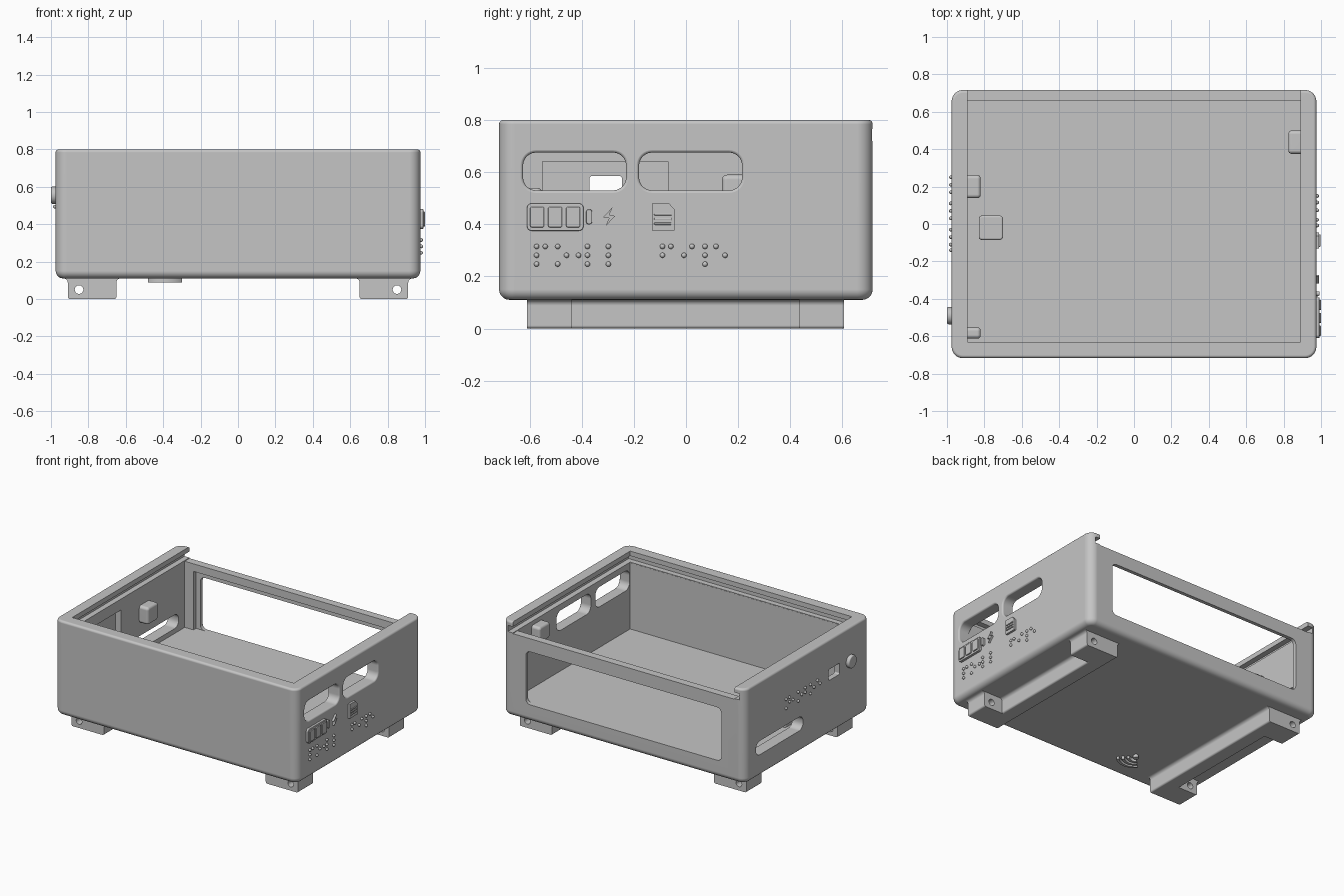
import bpy, bmesh
from math import sin, cos, pi, radians

if "Cube" in bpy.data.objects:
    bpy.data.objects.remove(bpy.data.objects["Cube"])

SHADE = (0.56, 0.56, 0.56, 1)
grey = bpy.data.materials.new("light grey plastic")
grey.use_nodes = True
grey.diffuse_color = SHADE
grey.node_tree.nodes["Principled BSDF"].inputs["Base Color"].default_value = SHADE

AXES = {"x": lambda a, b, c: (c, a, b),
        "y": lambda a, b, c: (a, c, b),
        "z": lambda a, b, c: (a, b, c)}
BASE, FLOOR = 0.11, 0.235


def finish(name, bm):
    bmesh.ops.recalc_face_normals(bm, faces=bm.faces)
    mesh = bpy.data.meshes.new(name)
    bm.to_mesh(mesh)
    bm.free()
    mesh.materials.append(grey)
    ob = bpy.data.objects.new(name, mesh)
    bpy.context.collection.objects.link(ob)
    return ob


def loft(name, axis, rings):
    """Skin rings of (points, position along axis) and cap both ends."""
    bm = bmesh.new()
    loops = [[bm.verts.new(AXES[axis](a, b, c)) for a, b in pts] for pts, c in rings]
    n = len(loops[0])
    for lo, hi in zip(loops, loops[1:]):
        for i in range(n):
            j = (i + 1) % n
            bm.faces.new((lo[i], lo[j], hi[j], hi[i]))
    bm.faces.new(loops[0][::-1])
    bm.faces.new(loops[-1])
    return finish(name, bm)


def rounded(a0, a1, b0, b1, r, inset=0.0, steps=8):
    """Rounded rectangle outline, shrunk by inset."""
    a0, a1, b0, b1 = a0 + inset, a1 - inset, b0 + inset, b1 - inset
    r = max(r - inset, 0.002)
    pts = []
    for k, (a, b) in enumerate(((a1 - r, b1 - r), (a0 + r, b1 - r), (a0 + r, b0 + r), (a1 - r, b0 + r))):
        for s in range(steps + 1):
            t = (k + s / steps) * pi / 2
            pts.append((a + r * cos(t), b + r * sin(t)))
    return pts


def fillet(c, out, r, steps=5):
    """(inset, position) pairs easing an end face at c into the side wall."""
    return [(r * (1 - sin(t)), c + out * r * (cos(t) - 1))
            for t in (i * pi / 2 / steps for i in range(steps + 1))]


def pad(name, axis, rect, r, c0, c1, soft=0.008):
    """Rounded block from c0 to c1, with its c1 end softened."""
    out = 1 if c1 > c0 else -1
    ends = fillet(c1, out, soft, 4)[::-1]
    return loft(name, axis, [(rounded(*rect, r), c0)] + [(rounded(*rect, r, i), c) for i, c in ends])


def box(name, x0, x1, y0, y1, z0, z1):
    return loft(name, "z", [([(x0, y0), (x1, y0), (x1, y1), (x0, y1)], z) for z in (z0, z1)])


def prism(name, axis, pts, c0, c1):
    return loft(name, axis, [(pts, c0), (pts, c1)])


def cut(target, cutter):
    mod = target.modifiers.new("cut", "BOOLEAN")
    mod.operation, mod.solver, mod.object = "DIFFERENCE", "EXACT", cutter
    bpy.context.view_layer.update()
    mesh = bpy.data.meshes.new_from_object(target.evaluated_get(bpy.context.evaluated_depsgraph_get()))
    target.modifiers.clear()
    target.data = mesh
    bpy.data.objects.remove(cutter)


def dots(name, x, places):
    bm = bmesh.new()
    for y, z in places:
        new = bmesh.ops.create_uvsphere(bm, u_segments=12, v_segments=8, radius=0.01)["verts"]
        bmesh.ops.translate(bm, verts=new, vec=(x, y, z))
    return finish(name, bm)


def circle(a, b, r, n=28):
    return [(a + r * cos(2 * pi * i / n), b + r * sin(2 * pi * i / n)) for i in range(n)]


def foot_outline(lo, hi, r=0.012, flare=0.022, steps=5):
    """Foot section: rounded at the bottom, flaring out into the base."""
    mid, half = (lo + hi) / 2, (hi - lo) / 2
    turns = [i * pi / 2 / steps for i in range(steps + 1)]
    side = [(half - r + r * sin(t), r - r * cos(t)) for t in turns]
    side += [(half + flare * (1 - cos(t)), BASE - flare + flare * sin(t)) for t in turns]
    side.append((half + flare, BASE + 0.01))
    return [(mid + a, b) for a, b in side] + [(mid - a, b) for a, b in reversed(side)]


# Outer case with rounded base and corners
OUT = (-0.975, 0.975, -0.717, 0.716)
rings = fillet(BASE, -1, 0.04) + fillet(0.8, 1, 0.016)[::-1]
case = loft("case", "z", [(rounded(*OUT, 0.06, i), z) for i, z in rings])

# Cavity, lid groove and opening for the lid at the back
cut(case, box("cavity", -0.89, 0.89, -0.63, 0.66, FLOOR, 1))
cut(case, box("lid_groove", -0.93, 0.93, -0.67, 1, 0.72, 0.765))
cut(case, box("lid_opening", -0.89, 0.89, -0.631, 1, 0.715, 1))

# Display window, level with the floor, with an inner pocket
cut(case, prism("display_window", "y", rounded(-0.785, 0.785, FLOOR, 0.62, 0.035), 0.5, 1))
cut(case, box("display_pocket", -0.82, 0.82, 0.5, 0.69, FLOOR, 0.66))

# Twin port windows on the left wall with rounded-over rims
rims = [(0, 0.8)]
rims += [(0.012 * (cos(t) - 1), 0.9632 + 0.012 * sin(t)) for t in (i * pi / 12 for i in range(7))]
rims += [(-0.012, 1.1)]
for y0, y1 in ((-0.625, -0.23), (-0.18, 0.215)):
    cut(case, loft("port_window", "x", [(rounded(y0, y1, 0.53, 0.675, 0.05, i), c) for i, c in rims]))

# Right wall: socket, thinned panel and long slot
cut(case, box("thinned_panel", -0.935, -0.8, -0.55, -0.07, 0.4, 0.64))
cut(case, prism("socket", "x", rounded(-0.37, -0.245, 0.505, 0.585, 0.01), -1.1, -0.8))
cut(case, prism("long_slot", "x", rounded(0.05, 0.59, 0.27, 0.37, 0.045), -1.1, -0.8))

# Blocks inside the case
pad("right_block", "x", (0.138, 0.262, 0.465, 0.59), 0.02, -0.9, -0.82, 0.018)
pad("right_front_block", "x", (-0.613, -0.552, 0.44, 0.54), 0.02, -0.9, -0.82, 0.018)
pad("left_block", "x", (0.375, 0.5, 0.575, 0.69), 0.02, 0.9, 0.825, 0.018)
pad("floor_block", "z", (-0.83, -0.70, -0.085, 0.045), 0.018, FLOOR - 0.01, 0.29, 0.01)

# Rails with a drilled foot at each end
for side, s in (("left", 1), ("right", -1)):
    lo, hi = sorted((s * 0.65, s * 0.76))
    prism(side + "_rail", "y", foot_outline(lo, hi), -0.45, 0.45)
    for end, y0, y1 in (("front", -0.61, -0.44), ("back", 0.435, 0.607)):
        lo, hi = sorted((s * 0.65, s * 0.91))
        foot = prism(f"{side}_{end}_foot", "y", foot_outline(lo, hi), y0, y1)
        cut(foot, prism("screw_hole", "y", circle(s * 0.85, 0.05, 0.023), -1, 1))

# Power button
loft("power_button", "x", [(circle(-0.49, 0.555, 0.046 - i), c) for i, c in
                           [(0, -0.96)] + fillet(-1.0, -1, 0.008)[::-1]])

# Battery with charge bars, bolt and card symbols on the left wall
pad("battery_symbol", "x", (-0.61, -0.393, 0.375, 0.48), 0.018, 0.96, 0.992, 0.004)
for y in (-0.571, -0.502, -0.433):
    pad("charge_bar", "x", (y - 0.027, y + 0.027, 0.388, 0.467), 0.008, 0.98, 1.0, 0.004)
pad("battery_tip", "x", (-0.383, -0.36, 0.40, 0.457), 0.01, 0.96, 0.992, 0.003)
bolt = [(-0.282, 0.465), (-0.318, 0.427), (-0.295, 0.424), (-0.308, 0.393), (-0.272, 0.432), (-0.294, 0.436)]
prism("bolt_symbol", "x", bolt, 0.96, 0.99)
card = [(-0.13, 0.376), (-0.045, 0.376), (-0.045, 0.458), (-0.065, 0.48), (-0.13, 0.48)]
prism("card_symbol", "x", card, 0.96, 0.99)
for z in (0.402, 0.42, 0.438):
    pad("card_line", "x", (-0.122, -0.055, z - 0.004, z + 0.004), 0.003, 0.98, 0.996, 0.002)

# Raised dot lettering on both side walls
rows = {0.315: (-0.573, -0.54, -0.492, -0.378, -0.298, -0.09, -0.058, 0.023, 0.073, 0.115),
        0.281: (-0.573, -0.458, -0.412, -0.378, -0.298, -0.09, -0.008, 0.073, 0.15),
        0.247: (-0.573, -0.492, -0.378, -0.298, 0.073)}
dots("left_dots", 0.979, [(y, z) for z, ys in rows.items() for y in ys])
rows = {0.56: (0.25, 0.21, 0.11, 0.03, -0.03, -0.11),
        0.527: (0.21, 0.17, 0.07, 0.03, -0.07, -0.14),
        0.494: (0.25, 0.11, -0.03)}
dots("right_dots", -0.979, [(y, z) for z, ys in rows.items() for y in ys])

# Wireless symbol under the base
cx, cy = -0.39, -0.445
prism("wireless_dot", "z", circle(cx, cy, 0.018), 0.088, 0.125)
for r in (0.05, 0.085, 0.12):
    sweep = [radians(225 + 90 * i / 14) for i in range(15)]
    arc = [(cx + (r + 0.009) * cos(t), cy + (r + 0.009) * sin(t)) for t in sweep]
    arc += [(cx + (r - 0.009) * cos(t), cy + (r - 0.009) * sin(t)) for t in reversed(sweep)]
    prism("wireless_arc", "z", arc, 0.088, 0.125)

# Smooth shading with crisp edges and flat large faces
bpy.ops.object.select_all(action="DESELECT")
for ob in bpy.context.collection.objects:
    if ob.type == "MESH":
        ob.select_set(True)
        bpy.context.view_layer.objects.active = ob
bpy.ops.object.shade_smooth_by_angle(angle=radians(30))
for ob in bpy.context.selected_objects:
    ob.modifiers.new("flat_faces", "WEIGHTED_NORMAL").keep_sharp = True
